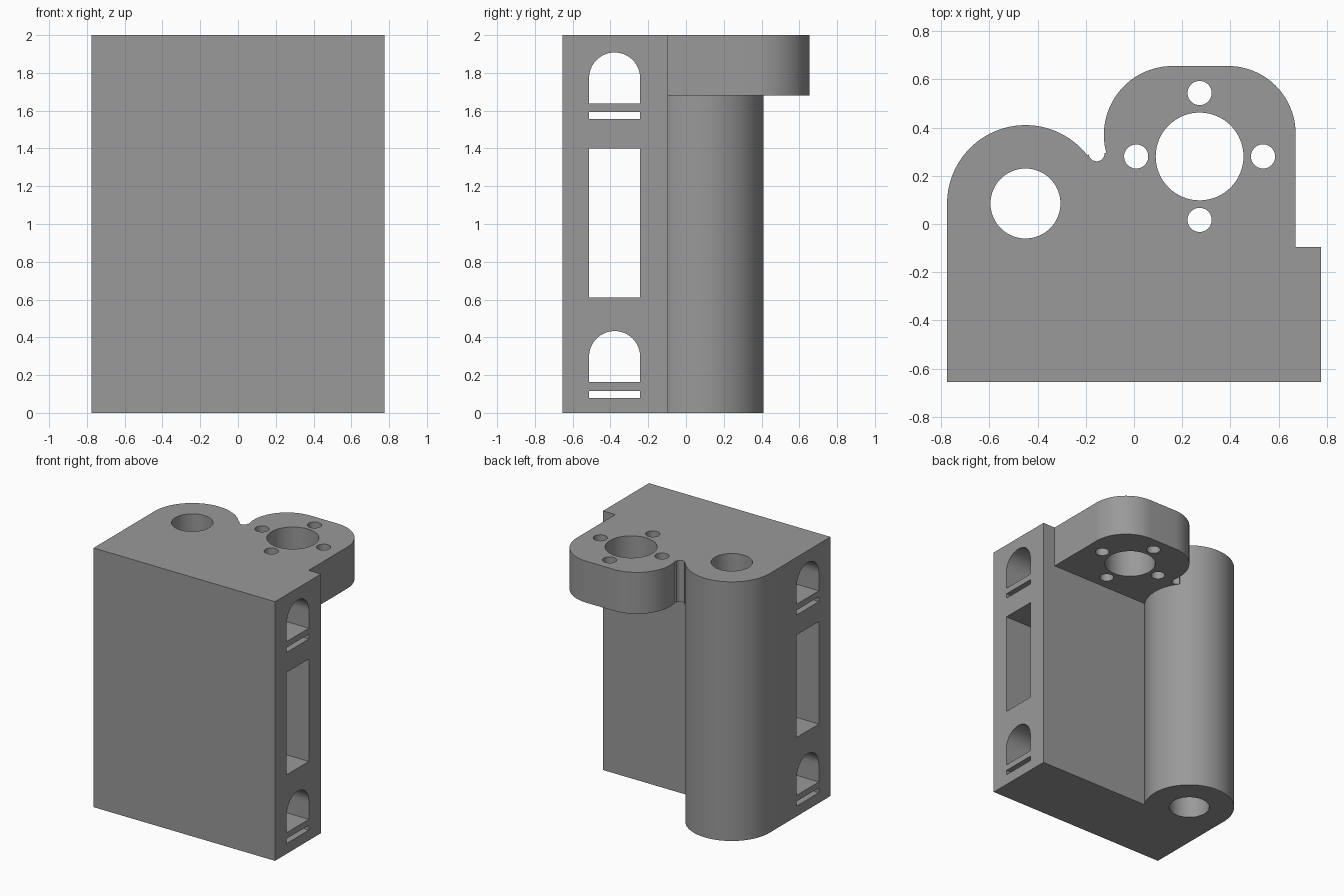
import bpy, bmesh
from math import pi, cos, sin, radians
from mathutils import Matrix

if "Cube" in bpy.data.objects:
    bpy.data.objects.remove(bpy.data.objects["Cube"], do_unlink=True)

grey = bpy.data.materials.new("mid_grey")
grey.use_nodes = True
grey.diffuse_color = (0.32, 0.32, 0.32, 1)
grey.node_tree.nodes["Principled BSDF"].inputs["Base Color"].default_value = (0.32, 0.32, 0.32, 1)


def arc(cx, cy, r, start, end, steps=32):
    """Points along an arc, angles in degrees."""
    angles = [radians(start + (end - start) * i / steps) for i in range(steps + 1)]
    return [(cx + r * cos(a), cy + r * sin(a)) for a in angles]


def prism(name, outline, low, high, along_x=False):
    """Extrude a closed outline along z, or along x with the outline in (y, z)."""
    bm = bmesh.new()
    face = bm.faces.new([bm.verts.new((u, v, low)) for u, v in outline])
    new = bmesh.ops.extrude_face_region(bm, geom=[face])["geom"]
    verts = [g for g in new if isinstance(g, bmesh.types.BMVert)]
    bmesh.ops.translate(bm, verts=verts, vec=(0, 0, high - low))
    if along_x:
        turn = Matrix(((0, 0, 1), (1, 0, 0), (0, 1, 0)))
        bmesh.ops.transform(bm, matrix=turn.to_4x4(), verts=bm.verts)
    bmesh.ops.recalc_face_normals(bm, faces=bm.faces)
    mesh = bpy.data.meshes.new(name)
    bm.to_mesh(mesh)
    bm.free()
    mesh.materials.append(grey)
    obj = bpy.data.objects.new(name, mesh)
    bpy.context.collection.objects.link(obj)
    return obj


def combine(target, tool, operation):
    """Apply a boolean and discard the tool."""
    mod = target.modifiers.new(operation.lower(), "BOOLEAN")
    mod.operation, mod.object, mod.solver = operation, tool, "EXACT"
    bpy.context.view_layer.objects.active = target
    bpy.ops.object.modifier_apply(modifier=mod.name)
    bpy.data.objects.remove(tool, do_unlink=True)


def rectangle(u0, u1, v0, v1):
    return [(u0, v0), (u1, v0), (u1, v1), (u0, v1)]


def circle(cx, cy, r):
    return arc(cx, cy, r, 0, 360, 64)[:-1]


half, front, back = 0.775, -0.655, -0.095
barrel_x, barrel_y, barrel_r = -0.45, 0.085, 0.325

# Slab with the rounded barrel housing growing out of its back
bracket = prism("mounting_bracket",
                [(-half, front), (half, front), (half, back), (-0.18, back)]
                + arc(barrel_x, barrel_y, barrel_r, -33, 180, 72), 0, 2)

# Upper flange with rounded rear corners and a small relief notch beside the barrel
flange = prism("motor_flange",
               [(-0.4, -0.3), (0.67, -0.3)]
               + arc(0.39, 0.375, 0.28, 0, 90)
               + arc(0.16, 0.37, 0.285, 90, 195, 36)
               + arc(-0.155, 0.293, 0.033, 0, -170, 16)
               + [(-0.25, 0.26), (-0.4, 0.2)], 1.68, 2)
combine(bracket, flange, "UNION")

# Vertical bores: barrel, motor boss and four screw holes
motor_x, motor_y, spacing = 0.272, 0.28, 0.263
bores = [(barrel_x, barrel_y, 0.145), (motor_x, motor_y, 0.182)]
for i in range(4):
    bores.append((motor_x + spacing * cos(i * pi / 2), motor_y + spacing * sin(i * pi / 2), 0.05))
for x, y, r in bores:
    combine(bracket, prism("bore_cutter", circle(x, y, r), -0.1, 2.1), "DIFFERENCE")

# Sideways passages: window, arched bearing tunnels and thin tie slots
y0, y1 = -0.513, -0.243
mid, radius = (y0 + y1) / 2, (y1 - y0) / 2
passages = [rectangle(y0, y1, 0.61, 1.4)]
for base in (0, 1.475):
    passages.append([(y0, base + 0.163), (y1, base + 0.163)]
                    + arc(mid, base + 0.298, radius, 0, 180))
    passages.append(rectangle(y0, y1, base + 0.08, base + 0.117))
for outline in passages:
    combine(bracket, prism("passage_cutter", outline, -1, 1, along_x=True), "DIFFERENCE")

# Smooth curved walls, crisp edges
bpy.ops.object.select_all(action="DESELECT")
bracket.select_set(True)
bpy.context.view_layer.objects.active = bracket
bpy.ops.object.shade_smooth_by_angle(angle=radians(30))
